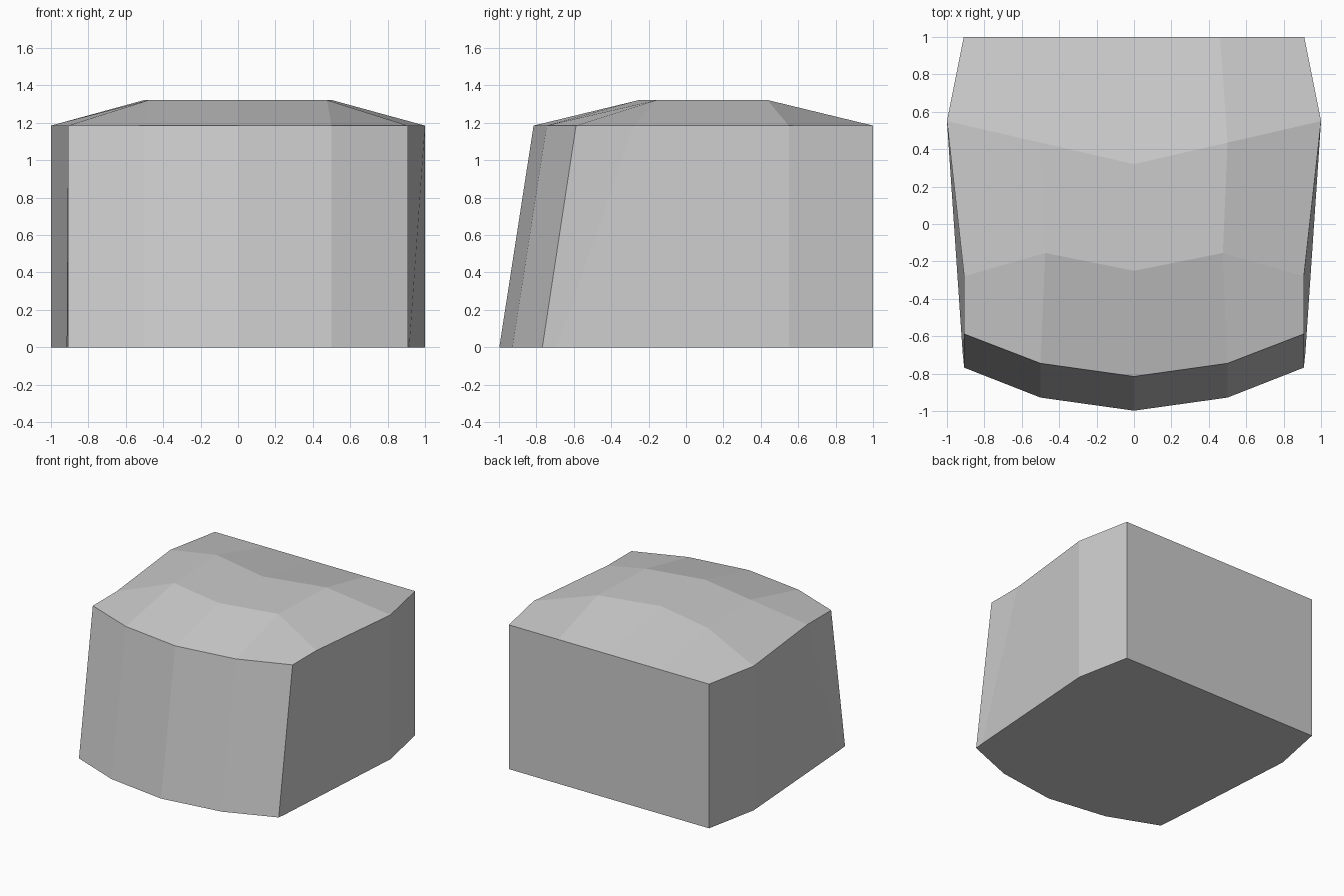
import bpy, bmesh

if "Cube" in bpy.data.objects:
    bpy.data.objects.remove(bpy.data.objects["Cube"])

# Right half of the crown, rows running back to front: (x, y, z) at centre, mid, side
H, T = 1.185, 1.322
half_rows = [
    [(0, 1, H), (0.46, 1, H), (0.91, 1, H)],
    [(0, 0.32, T), (0.5, 0.435, T), (1, 0.55, H)],
    [(0, -0.25, T), (0.475, -0.155, T), (0.908, -0.28, H)],
    [(0, -0.815, H), (0.5, -0.745, H), (0.908, -0.588, H)],
]
# Base y where the wall leans outward, by row and distance from centre
base_y = {(3, 0): -0.998, (3, 1): -0.928, (3, 2): -0.768, (2, 2): -0.69}

bm = bmesh.new()
grid = []
for row in half_rows:
    full = [(-x, y, z) for x, y, z in reversed(row[1:])] + row
    grid.append([bm.verts.new(p) for p in full])

# Faceted crown
for r in range(3):
    for c in range(4):
        bm.faces.new((grid[r][c], grid[r + 1][c], grid[r + 1][c + 1], grid[r][c + 1]))

# Walls and base follow the outer ring of the crown
ring = ([(0, c) for c in range(5)] + [(r, 4) for r in (1, 2, 3)]
        + [(3, c) for c in (3, 2, 1, 0)] + [(r, 0) for r in (2, 1)])
base = []
for r, c in ring:
    x, y, z = grid[r][c].co
    y = base_y.get((r, abs(c - 2)), y)
    if (r, abs(c - 2)) == (2, 2):
        x *= 0.916 / 0.908
    base.append(bm.verts.new((x, y, 0)))
n = len(ring)
for i in range(n):
    j = (i + 1) % n
    a, b = grid[ring[i][0]][ring[i][1]], grid[ring[j][0]][ring[j][1]]
    bm.faces.new((a, b, base[j], base[i]))
bm.faces.new(base)
bmesh.ops.recalc_face_normals(bm, faces=bm.faces)

mesh = bpy.data.meshes.new("keycap_body")
bm.to_mesh(mesh)
bm.free()
bpy.context.collection.objects.link(bpy.data.objects.new("faceted_block", mesh))
